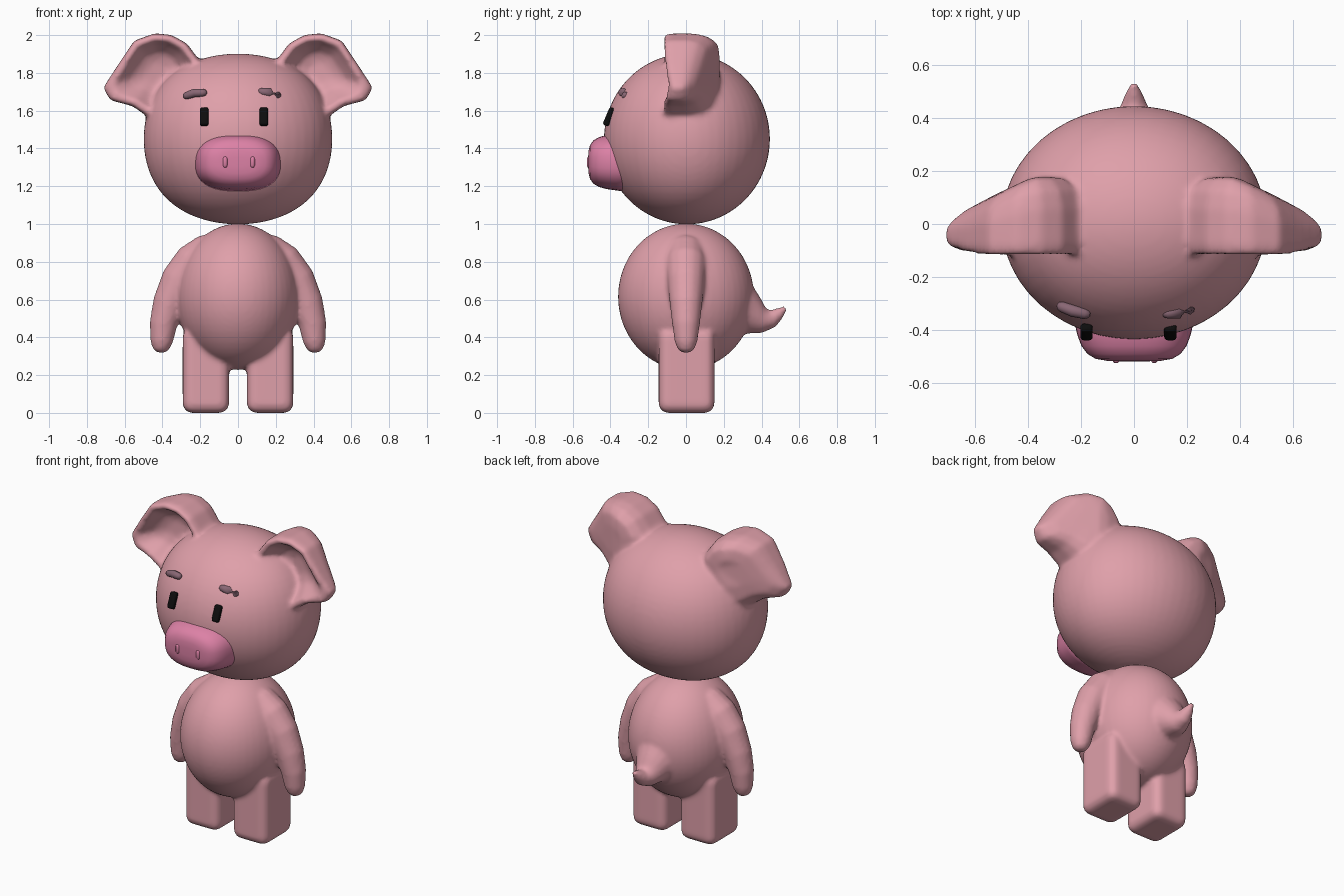
import bpy, bmesh, math
from mathutils import Vector, Matrix

if "Cube" in bpy.data.objects:
    bpy.data.objects.remove(bpy.data.objects["Cube"])


def material(name, rgb):
    m = bpy.data.materials.new(name)
    m.diffuse_color = (*rgb, 1)
    m.use_nodes = True
    m.node_tree.nodes["Principled BSDF"].inputs["Base Color"].default_value = m.diffuse_color
    return m


SKIN = material("skin_pink", (0.74, 0.35, 0.40))
SNOUT = material("snout_pink", (0.72, 0.22, 0.38))
BROW = material("brow_mauve", (0.25, 0.135, 0.175))
BLACK = material("eye_black", (0.004, 0.004, 0.004))


def loft(bm, rings):
    """Closed skin through rings that have equal point counts."""
    loops = [[bm.verts.new(p) for p in r] for r in rings]
    n = len(loops[0])
    for a, b in zip(loops, loops[1:]):
        for i in range(n):
            j = (i + 1) % n
            bm.faces.new((a[i], a[j], b[j], b[i]))
    bm.faces.new(loops[0][::-1])
    bm.faces.new(loops[-1])


def tube(bm, pts, n=16):
    """Round limb through (x, y, z, radius) points with domed ends."""
    P = [Vector(p[:3]) for p in pts]
    R = [p[3] for p in pts]
    rings = []
    for i, (c, r) in enumerate(zip(P, R)):
        t = (P[min(i + 1, len(P) - 1)] - P[max(i - 1, 0)]).normalized()
        u = t.orthogonal() if abs(t.x) > 0.9 else t.cross(Vector((1, 0, 0)))
        u.normalize()
        w = t.cross(u)
        steps = [(0, 1)]
        if i == 0:
            steps = [(-0.95, 0.3), (-0.7, 0.7), (0, 1)]
        elif i == len(P) - 1:
            steps = [(0, 1), (0.7, 0.7), (0.95, 0.3)]
        for d, s in steps:
            rings.append([c + t * r * d + r * s * (u * math.cos(a) + w * math.sin(a))
                          for a in (2 * math.pi * k / n for k in range(n))])
    loft(bm, rings)


def ball(bm, centre, radii, square=0.0):
    vs = bmesh.ops.create_uvsphere(bm, u_segments=48, v_segments=32, radius=1)["verts"]
    for v in vs:
        x, y, z = v.co
        v.co = (centre[0] + radii[0] * x * (1 + square * z * z),
                centre[1] + radii[1] * y, centre[2] + radii[2] * z)


def box(bm, centre, size, bevel, tilt=0.0):
    mat = (Matrix.Translation(centre) @ Matrix.Rotation(tilt, 4, 'X')
           @ Matrix.Diagonal((*size, 1)))
    vs = bmesh.ops.create_cube(bm, size=1, matrix=mat)["verts"]
    edges = list({e for v in vs for e in v.link_edges})
    bmesh.ops.bevel(bm, geom=edges, offset=bevel, segments=4, profile=0.5, affect='EDGES')


def finish(name, bm, mat, voxel=0, smooth=0):
    bmesh.ops.recalc_face_normals(bm, faces=bm.faces)
    me = bpy.data.meshes.new(name)
    bm.to_mesh(me)
    bm.free()
    ob = bpy.data.objects.new(name, me)
    bpy.context.collection.objects.link(ob)
    me.materials.append(mat)
    me.polygons.foreach_set("use_smooth", [True] * len(me.polygons))
    if voxel:
        # fuse overlapping parts into one soft skin
        r = ob.modifiers.new("fuse", 'REMESH')
        r.mode = 'VOXEL'
        r.voxel_size = voxel
        r.use_smooth_shade = True
        s = ob.modifiers.new("soften", 'SMOOTH')
        s.factor = 0.5
        s.iterations = smooth
    return ob


# ear outline in x, z
EAR = [(0.20, 1.86), (0.27, 1.955), (0.35, 2.0), (0.44, 2.01), (0.55, 1.97),
       (0.63, 1.85), (0.715, 1.72), (0.675, 1.655), (0.56, 1.625), (0.48, 1.57),
       (0.36, 1.58), (0.25, 1.70)]


def ear(bm, side):
    def ring(scale, depth):
        out = []
        for x, z in EAR:
            x, z = 0.43 + (x - 0.43) * scale, 1.81 + (z - 1.81) * scale
            t = min(max((x - 0.38) / 0.33, 0), 1)
            back, front = 0.18 - 0.16 * t, -0.115 - 0.01 * t + 0.05 * t ** 4
            out.append((side * x, back + (front - back) * depth, z))
        return out
    # domed back, rim, then a hollow front
    loft(bm, [ring(s, d) for s, d in ((0.4, 0), (0.75, 0.03), (0.93, 0.18), (1, 0.42),
                                      (1, 0.88), (0.95, 1), (0.83, 1), (0.70, 0.82),
                                      (0.5, 0.62), (0.25, 0.55))])


# head with both ears
bm = bmesh.new()
ball(bm, (0, 0.005, 1.45), (0.5, 0.44, 0.452), 0.12)
for s in (-1, 1):
    ear(bm, s)
finish("head", bm, SKIN, 0.014, 8)

# snout
bm = bmesh.new()
rings = []
for y, rx, rz in ((-0.30, 0.235, 0.16), (-0.37, 0.225, 0.15), (-0.42, 0.213, 0.143),
                  (-0.46, 0.198, 0.132), (-0.49, 0.175, 0.115), (-0.508, 0.145, 0.09),
                  (-0.516, 0.10, 0.06), (-0.518, 0.04, 0.025)):
    ring = []
    for k in range(40):
        c, s = math.cos(k * math.pi / 20), math.sin(k * math.pi / 20)
        ring.append((rx * math.copysign(abs(c) ** 0.8, c), y,
                     1.328 + rz * math.copysign(abs(s) ** 0.8, s)))
    rings.append(ring)
loft(bm, rings)
finish("snout", bm, SNOUT)

# nostrils
bm = bmesh.new()
for x in (-0.068, 0.077):
    tube(bm, [(x, -0.512, 1.31, 0.013), (x, -0.512, 1.345, 0.013)], 12)
finish("nostrils", bm, SNOUT)

# eyes
bm = bmesh.new()
for x in (-0.179, 0.137):
    box(bm, (x, -0.407, 1.568), (0.046, 0.034, 0.102), 0.013, -0.4)
finish("eyes", bm, BLACK)

# eyebrows
bm = bmesh.new()
tube(bm, [(-0.272, -0.312, 1.68, 0.02), (-0.23, -0.328, 1.694, 0.023),
          (-0.185, -0.338, 1.695, 0.021)], 12)
tube(bm, [(0.126, -0.336, 1.70, 0.021), (0.17, -0.335, 1.697, 0.023),
          (0.208, -0.322, 1.682, 0.02)], 12)
finish("eyebrows", bm, BROW)

# body: torso, arms, legs and tail
bm = bmesh.new()
ball(bm, (0, 0, 0.615), (0.325, 0.36, 0.387))
for s in (-1, 1):
    tube(bm, [(s * 0.15, 0, 0.85, 0.105), (s * 0.235, 0, 0.79, 0.11),
              (s * 0.31, 0, 0.70, 0.10), (s * 0.365, 0, 0.58, 0.087),
              (s * 0.395, 0, 0.47, 0.074), (s * 0.405, 0, 0.375, 0.06)])
    box(bm, (s * 0.17, 0.003, 0.225), (0.245, 0.295, 0.45), 0.05)
tube(bm, [(0, 0.28, 0.55, 0.15), (0, 0.35, 0.515, 0.105), (0, 0.41, 0.49, 0.07),
          (0, 0.455, 0.498, 0.048), (0, 0.49, 0.525, 0.033), (0, 0.518, 0.548, 0.018)])
finish("body", bm, SKIN, 0.012, 6)
